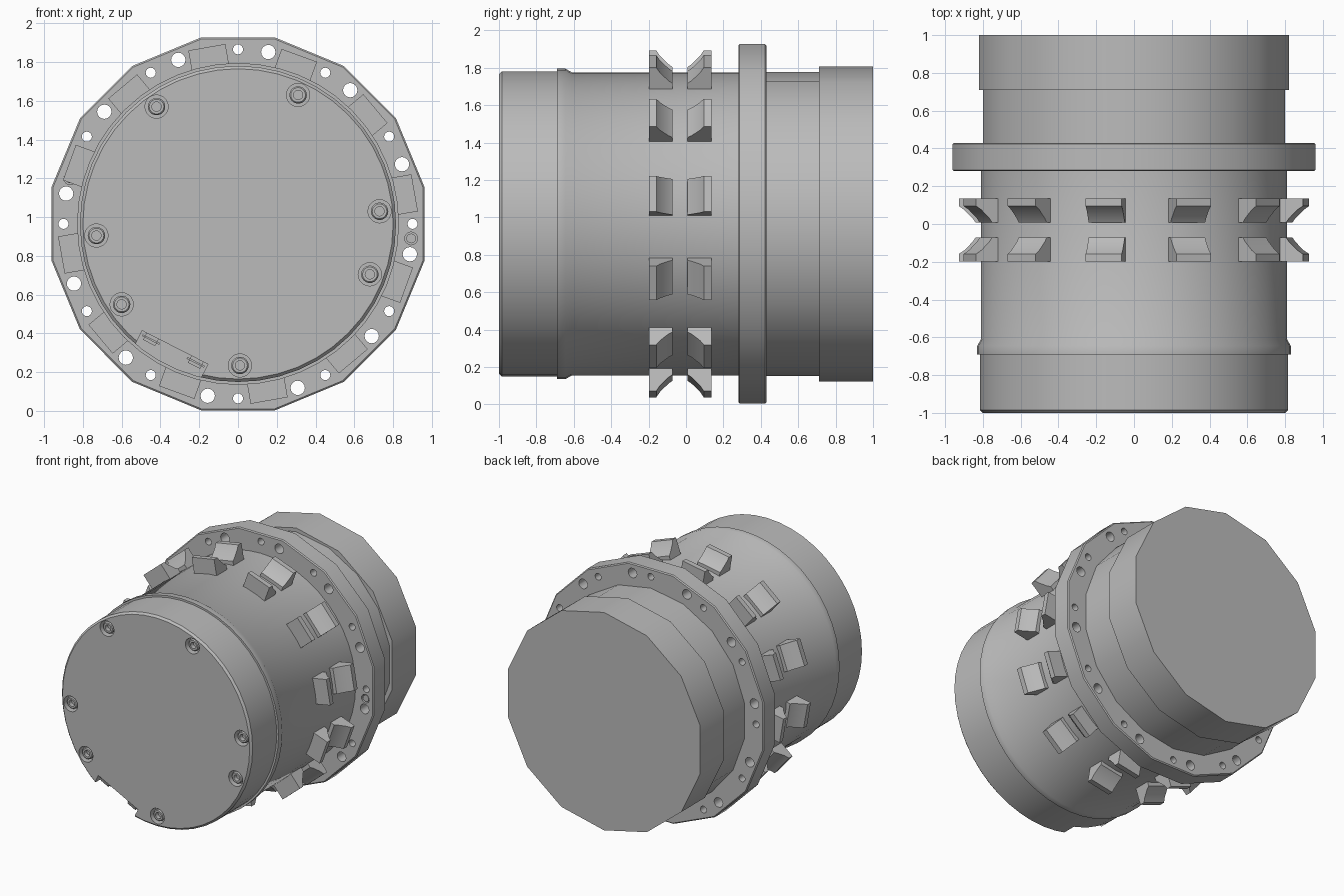
import bpy, bmesh, math
from mathutils import Matrix, Vector

if "Cube" in bpy.data.objects:
    bpy.data.objects.remove(bpy.data.objects["Cube"])

ZC = 0.965  # height of the main axis, which runs along y

grey = bpy.data.materials.new("plain grey")
grey.use_nodes = True
grey.diffuse_color = (0.5, 0.5, 0.5, 1)
grey.node_tree.nodes["Principled BSDF"].inputs["Base Color"].default_value = (0.5, 0.5, 0.5, 1)


def polar(radius, degrees, y):
    a = math.radians(degrees)
    return Vector((radius * math.cos(a), y, ZC + radius * math.sin(a)))


def make(name, bm, angle=30):
    bmesh.ops.recalc_face_normals(bm, faces=bm.faces)
    mesh = bpy.data.meshes.new(name)
    bm.to_mesh(mesh)
    bm.free()
    mesh.materials.append(grey)
    obj = bpy.data.objects.new(name, mesh)
    bpy.context.collection.objects.link(obj)
    smooth(obj, angle)
    return obj


def smooth(obj, angle):
    bpy.ops.object.select_all(action='DESELECT')
    obj.select_set(True)
    bpy.context.view_layer.objects.active = obj
    bpy.ops.object.shade_smooth_by_angle(angle=math.radians(angle))


def lathe(bm, profile, sides, center=(0, ZC), phase=0):
    """Closed solid of revolution round y, from (y, radius) pairs."""
    rings = []
    for y, r in profile:
        ring = []
        for i in range(sides):
            a = math.radians(phase) + math.tau * i / sides
            ring.append(bm.verts.new((center[0] + r * math.cos(a), y, center[1] + r * math.sin(a))))
        rings.append(ring)
    for a, b in zip(rings, rings[1:]):
        for i in range(sides):
            j = (i + 1) % sides
            bm.faces.new((a[i], a[j], b[j], b[i]))
    bm.faces.new(rings[0])
    bm.faces.new(rings[-1])


def cut(obj, bm, angle=30):
    cutter = make("cutter", bm)
    cutter.hide_render = True
    mod = obj.modifiers.new("cut", 'BOOLEAN')
    mod.operation = 'DIFFERENCE'
    mod.solver = 'EXACT'
    mod.object = cutter
    bpy.context.view_layer.objects.active = obj
    bpy.ops.object.modifier_apply(modifier=mod.name)
    bpy.data.objects.remove(cutter)
    smooth(obj, angle)


def box(bm, size, matrix):
    bmesh.ops.create_cube(bm, size=1, matrix=matrix @ Matrix.Diagonal((*size, 1)))


# Main barrel with raised front ridge
bm = bmesh.new()
lathe(bm, [(-1, 0.8), (-0.985, 0.815), (-0.69, 0.815), (-0.69, 0.83),
           (-0.645, 0.83), (-0.61, 0.81), (0.3, 0.81)], 48)
barrel = make("barrel", bm)

# Counterbores for the face bolts
bolts = [(-0.42, 1.57), (0.31, 1.63), (0.73, 1.03), (0.68, 0.705),
         (0.01, 0.235), (-0.6, 0.55), (-0.73, 0.905)]
bm = bmesh.new()
for c in bolts:
    lathe(bm, [(-1.05, 0.06), (-0.94, 0.06)], 20, c)
cut(barrel, bm)

# Edge notch at the lower left of the face
tilt = 243
notch = Matrix.Translation(polar(0.80, tilt, -1)) @ Matrix.Rotation(math.radians(-tilt), 4, 'Y')
bm = bmesh.new()
box(bm, (0.17, 0.24, 0.38), notch)
cut(barrel, bm)

# Two rounded pads in the notch
bm = bmesh.new()
for side in (-0.13, 0.13):
    box(bm, (0.04, 0.09, 0.1), notch @ Matrix.Translation((-0.065, 0.055, side)))
bmesh.ops.bevel(bm, geom=bm.edges[:], offset=0.015, segments=2, affect='EDGES')
make("notch_pads", bm)

# Socket head bolts
bm = bmesh.new()
for c in bolts:
    lathe(bm, [(-0.93, 0.045), (-0.98, 0.045), (-0.988, 0.038), (-0.988, 0.024), (-0.955, 0.024)], 18, c)
make("face_bolts", bm)

# Flange
bm = bmesh.new()
lathe(bm, [(0.28, 0.972), (0.287, 0.98), (0.423, 0.98), (0.43, 0.972)], 16, phase=11.25)
flange = make("flange", bm)

# Ring of alternating through holes plus two blind pin holes
bm = bmesh.new()
for k in range(12):
    for degrees, r in ((30 * k, 0.026), (30 * k + 20, 0.037)):
        p = polar(0.9, degrees, 0)
        lathe(bm, [(0.2, r), (0.5, r)], 16, (p.x, p.z))
pins = [polar(0.896, 164.8, 0), polar(0.896, -4.8, 0)]
for p in pins:
    lathe(bm, [(0.2, 0.033), (0.35, 0.033)], 16, (p.x, p.z))
cut(flange, bm)

# Dowel pins
bm = bmesh.new()
for p in pins:
    lathe(bm, [(0.285, 0.025), (0.36, 0.025)], 16, (p.x, p.z))
make("dowel_pins", bm)

# Rear neck and faceted rear cap
bm = bmesh.new()
lathe(bm, [(0.4, 0.812), (0.75, 0.812)], 18, phase=90)
make("rear_neck", bm)
bm = bmesh.new()
lathe(bm, [(0.71, 0.842), (1, 0.842)], 14, phase=90)
make("rear_cap", bm)

# Two mirrored rows of clamp lugs with sloping inner flanks
lug = [(0.165, 0.78), (0.165, 0.925), (0.125, 0.925), (0.105, 0.895),
       (0.06, 0.85), (0.038, 0.835), (0.038, 0.78)]
bm = bmesh.new()
for k in range(12):
    turn = Matrix.Rotation(math.radians(-(10 + 30 * k)), 4, 'Y')
    for side in (-1, 1):
        ends = []
        for w in (-0.097, 0.097):
            ends.append([bm.verts.new(turn @ Vector((r, side * (y + 0.002) - 0.032, w))
                                      + Vector((0, 0, ZC))) for y, r in lug])
        for i in range(len(lug)):
            j = (i + 1) % len(lug)
            bm.faces.new((ends[0][i], ends[0][j], ends[1][j], ends[1][i]))
        for end in ends:
            bm.faces.new(end)
make("clamp_lugs", bm)
